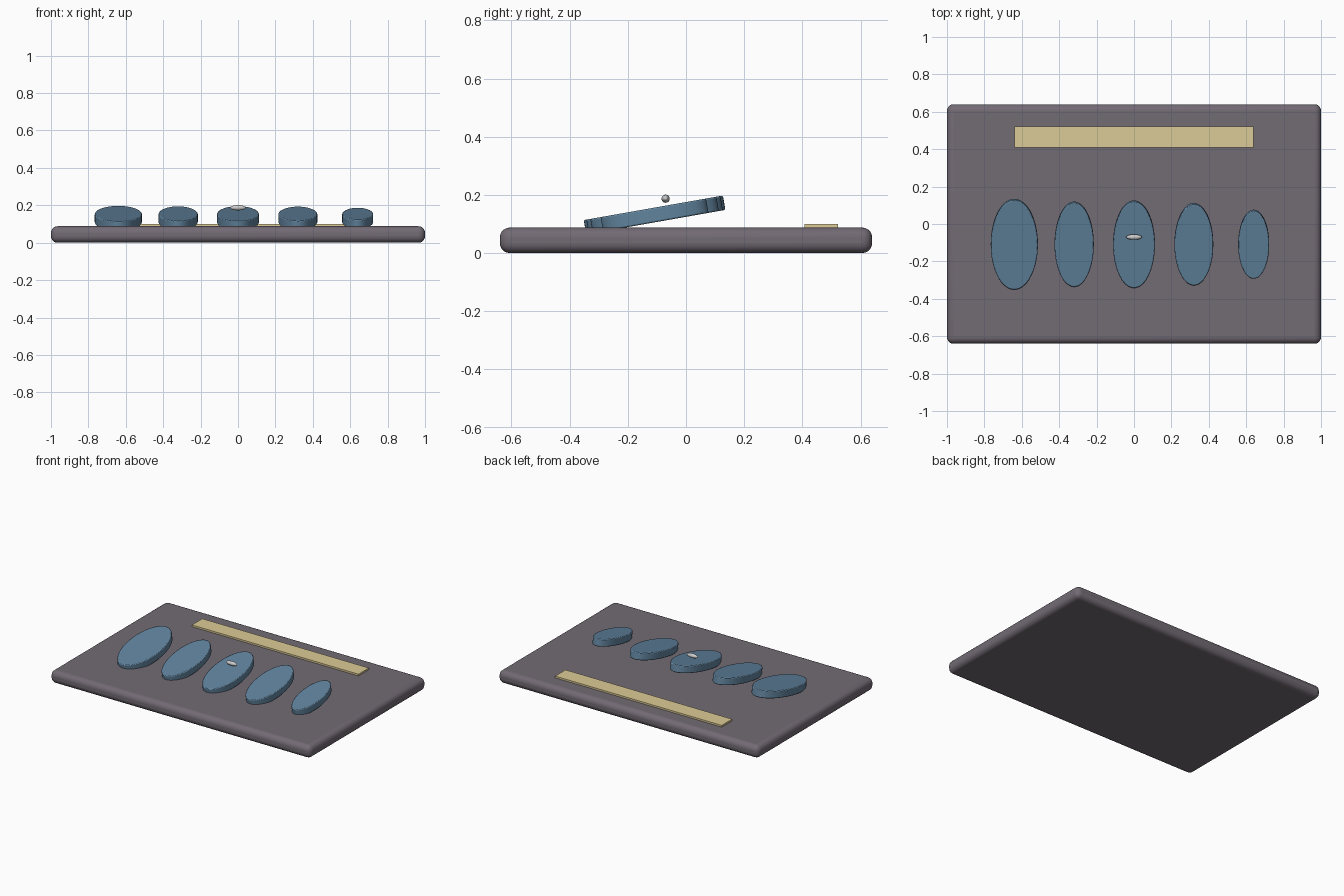
import bpy
from math import radians

if "Cube" in bpy.data.objects:
    bpy.data.objects.remove(bpy.data.objects["Cube"])


def material(name, rgb):
    mat = bpy.data.materials.new(name)
    mat.diffuse_color = (*rgb, 1)
    mat.use_nodes = True
    mat.node_tree.nodes["Principled BSDF"].inputs["Base Color"].default_value = mat.diffuse_color
    return mat


def finish(name, mat=None, bevel=0, segments=3):
    ob = bpy.context.object
    ob.name = name
    bpy.ops.object.transform_apply(location=False, rotation=False, scale=True)
    if mat:
        ob.data.materials.append(mat)
    bpy.ops.object.shade_smooth_by_angle(angle=radians(35))
    if bevel:
        mod = ob.modifiers.new("rounded_edges", 'BEVEL')
        mod.width = bevel
        mod.segments = segments
        mod.limit_method = 'ANGLE'
        mod.angle_limit = radians(40)
    return ob


def box(name, x, y, z, mat, bevel=0, segments=3):
    bpy.ops.mesh.primitive_cube_add(
        size=1, location=((x[0] + x[1]) / 2, (y[0] + y[1]) / 2, (z[0] + z[1]) / 2))
    bpy.context.object.scale = (x[1] - x[0], y[1] - y[0], z[1] - z[0])
    return finish(name, mat, bevel, segments)


slab_mat = material("dark_mauve", (0.17, 0.145, 0.175))
pad_mat = material("slate_blue", (0.12, 0.23, 0.34))
strip_mat = material("sand", (0.72, 0.6, 0.31))

# Rounded base slab and the flat strip along its back
box("base_slab", (-1, 1), (-0.64, 0.64), (0, 0.088), slab_mat, 0.035, 5)
box("back_strip", (-0.64, 0.64), (0.408, 0.522), (0.08, 0.10), strip_mat)

# Row of tilted oval pads, half sunk into the slab: half width, half length
pads = [(0.126, 0.243), (0.105, 0.228), (0.112, 0.234), (0.104, 0.22), (0.083, 0.184)]
for i, (rx, ry) in enumerate(pads):
    bpy.ops.mesh.primitive_cylinder_add(
        vertices=64, radius=1, depth=1, location=(-0.64 + 0.32 * i, -0.108, 0.131),
        rotation=(radians(10), 0, 0))
    bpy.context.object.scale = (rx, ry, 0.05)
    finish(f"oval_pad_{i + 1}", pad_mat, 0.005, 2)

# Small bead resting above the middle pad
bpy.ops.mesh.primitive_uv_sphere_add(
    segments=32, ring_count=16, radius=1, location=(0, -0.07, 0.187))
bpy.context.object.scale = (0.042, 0.014, 0.014)
finish("bead")
